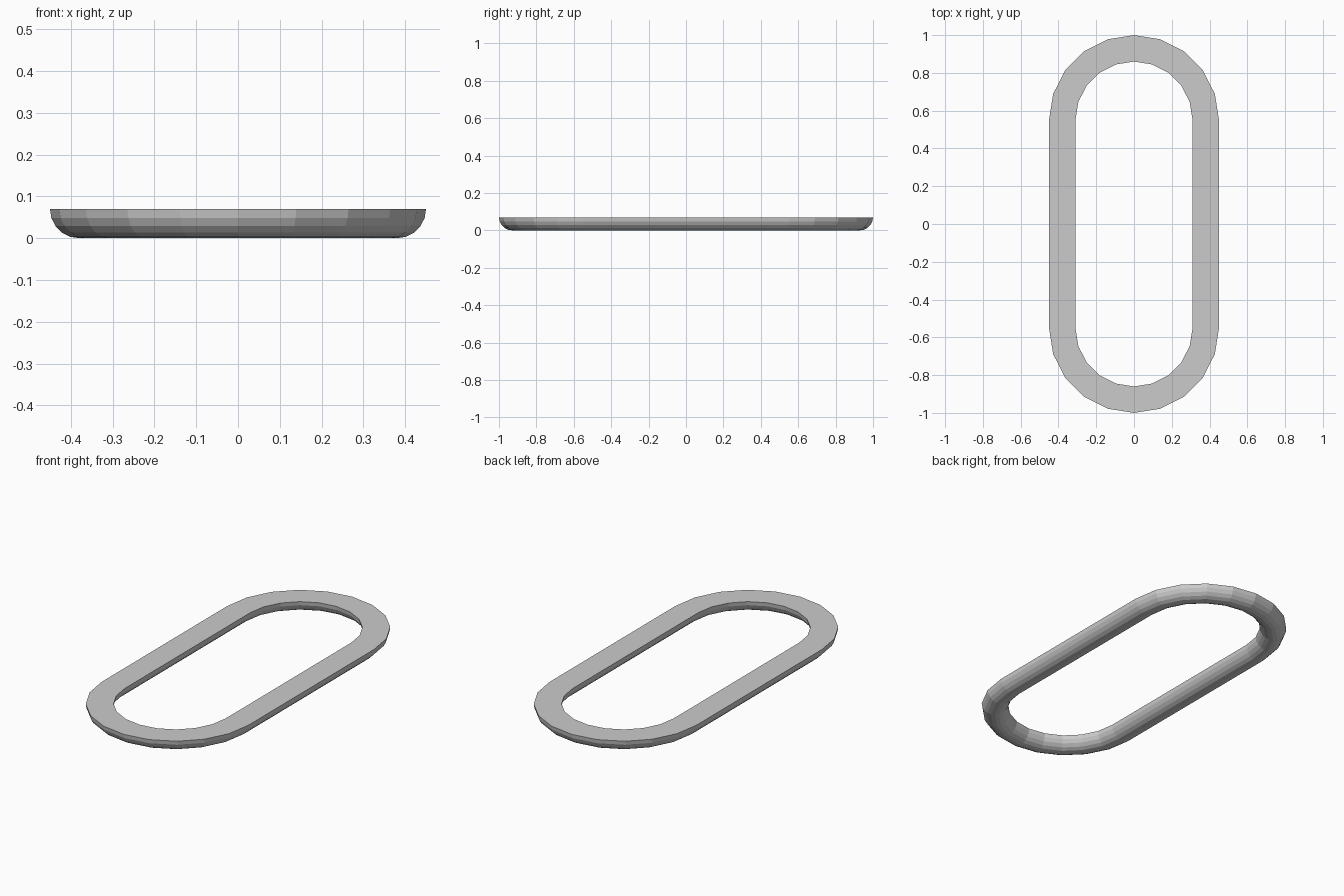
import bpy, bmesh
from math import sin, cos, pi

if "Cube" in bpy.data.objects:
    bpy.data.objects.remove(bpy.data.objects["Cube"])

MID_R, TUBE_R, STRAIGHT, SEGS = 0.38, 0.07, 0.55, 10

# half-round cross-section: (offset from path, height), flat side up
section = [(TUBE_R * cos(pi * i / SEGS), TUBE_R - TUBE_R * sin(pi * i / SEGS))
           for i in range(SEGS + 1)]

# stadium path: two semicircular ends joined by straight runs
path = []
for start, cy in ((0, STRAIGHT), (pi, -STRAIGHT)):
    for i in range(SEGS + 1):
        path.append((start + pi * i / SEGS, cy))

# sweep the section around the closed path
bm = bmesh.new()
rings = [[bm.verts.new(((MID_R + o) * cos(a), cy + (MID_R + o) * sin(a), z))
          for o, z in section] for a, cy in path]
n = len(section)
for k, ring in enumerate(rings):
    nxt = rings[(k + 1) % len(rings)]
    for j in range(n):
        m = (j + 1) % n
        bm.faces.new((ring[j], ring[m], nxt[m], nxt[j]))
bmesh.ops.recalc_face_normals(bm, faces=bm.faces)

mesh = bpy.data.meshes.new("oval_ring")
bm.to_mesh(mesh)
bm.free()
ring_obj = bpy.data.objects.new("oval_ring", mesh)
bpy.context.collection.objects.link(ring_obj)
